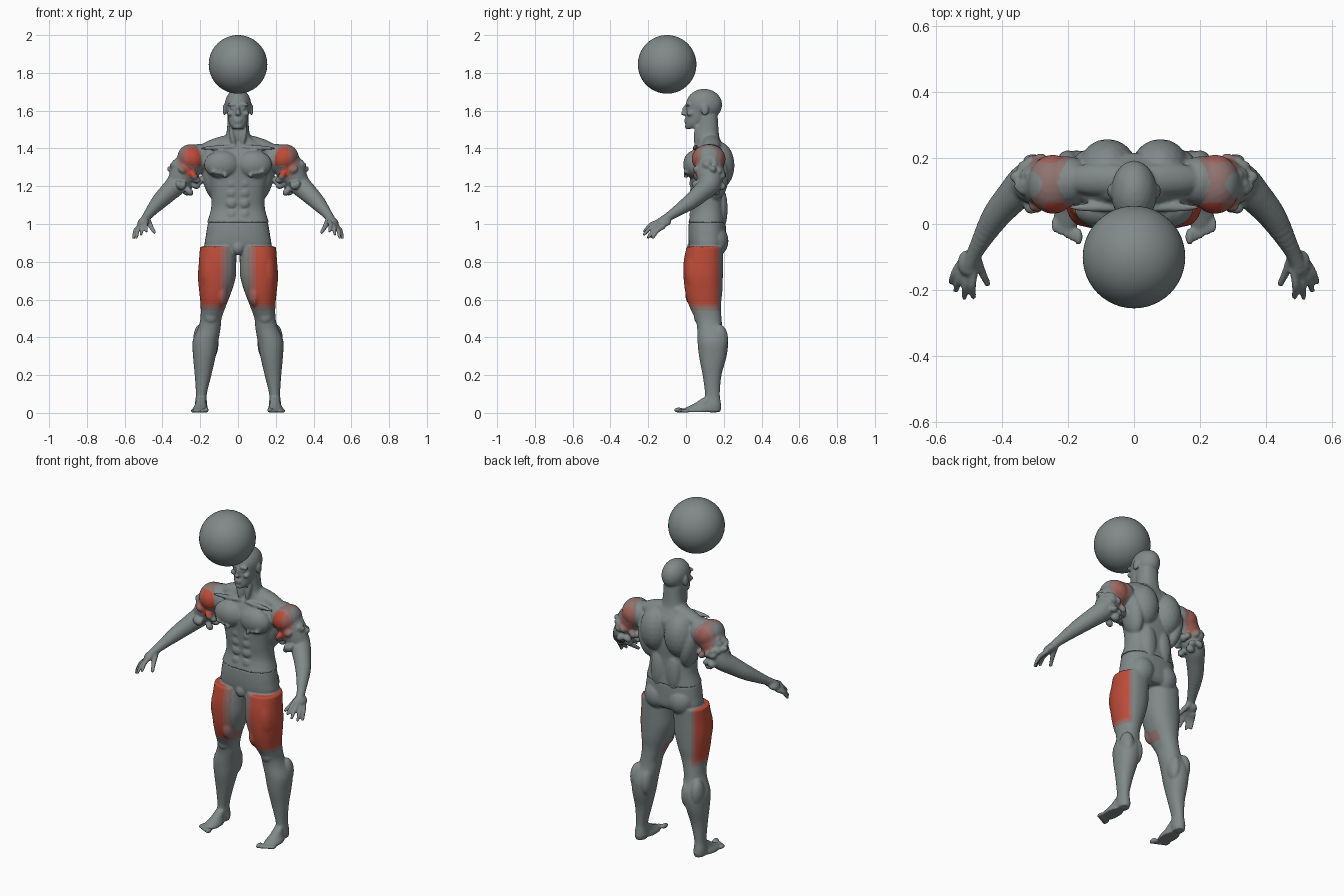
import bpy, bmesh, math, random
from mathutils import Vector, Matrix

random.seed(4)
default = bpy.data.objects.get("Cube")
if default:
    bpy.data.objects.remove(default, do_unlink=True)


def material(name, colour):
    mat = bpy.data.materials.new(name)
    mat.use_nodes = True
    mat.diffuse_color = (*colour, 1)
    mat.node_tree.nodes["Principled BSDF"].inputs["Base Color"].default_value = (*colour, 1)
    return mat


GREY, PALE, DULL, RED = range(4)
palette = [material("grey", (.22, .25, .25)), material("pale red", (.28, .17, .16)),
           material("dull red", (.36, .12, .1)), material("red", (.5, .07, .04))]


def spline(points, steps=6):
    """Smooth interpolation through tuples of any length."""
    pts = [Vector(p) for p in points]
    pts = [pts[0]] + pts + [pts[-1]]
    out = []
    for a, b, c, d in zip(pts, pts[1:], pts[2:], pts[3:]):
        for i in range(steps):
            t = i / steps
            out.append(b + (c - a) * (t / 2) + (a * 2 - b * 5 + c * 4 - d) * (t * t / 2)
                       + (b * 3 - a - c * 3 + d) * (t ** 3 / 2))
    return out + [pts[-1]]


def loft(bm, rings, side=1, power=1.0, sides=36):
    """Closed tube through rings of (x, y, z, half width, half depth)."""
    loops = []
    for x, y, z, rx, ry in spline(rings):
        loop = []
        for i in range(sides):
            a = math.tau * i / sides
            c, s = math.cos(a), math.sin(a)
            u, v = (math.copysign(abs(k) ** power, k) for k in (c, s))
            loop.append(bm.verts.new((side * (x + rx * u), y + ry * v, z)))
        loops.append(loop)
    for low, high in zip(loops, loops[1:]):
        for i in range(sides):
            j = (i + 1) % sides
            bm.faces.new((low[i], low[j], high[j], high[i]))
    bm.faces.new(loops[0])
    bm.faces.new(loops[-1])


def blob(bm, centre, radii, mirror=True, turn=0):
    """Ellipsoid, on both sides unless told otherwise; turn leans it about y."""
    for s in (1, -1) if mirror else (1,):
        place = (Matrix.Translation((s * centre[0], centre[1], centre[2]))
                 @ Matrix.Rotation(s * turn, 4, "Y") @ Matrix.Diagonal((*radii, 1)))
        bmesh.ops.create_icosphere(bm, subdivisions=3, radius=1, matrix=place)


def chain(bm, points, steps=6):
    """Limb of overlapping balls through (x, y, z, radius) on both sides."""
    for x, y, z, r in spline(points, steps):
        blob(bm, (x, y, z), (r, r, r))


def finish(bm, name, rule, voxel=.006):
    """Fuse the pieces into one skin, then colour its faces by the rule."""
    bmesh.ops.recalc_face_normals(bm, faces=bm.faces)
    rough = bpy.data.meshes.new(name)
    bm.to_mesh(rough)
    bm.free()
    obj = bpy.data.objects.new(name, rough)
    bpy.context.collection.objects.link(obj)
    fuse = obj.modifiers.new("fuse", "REMESH")
    fuse.mode, fuse.voxel_size = "VOXEL", voxel
    relax = obj.modifiers.new("relax", "SMOOTH")
    relax.factor, relax.iterations = .5, 4
    graph = bpy.context.evaluated_depsgraph_get()
    skin = bpy.data.meshes.new_from_object(obj.evaluated_get(graph))
    obj.modifiers.clear()
    obj.data = skin
    skin.materials.clear()
    for mat in palette:
        skin.materials.append(mat)
    for face in skin.polygons:
        face.use_smooth = True
        face.material_index = rule(face.center, face.normal)
    return obj


# Upper body: trunk and neck
upper = bmesh.new()
loft(upper, [(0, .112, 1.008, .164, .1), (0, .118, 1.08, .143, .088), (0, .115, 1.16, .143, .09),
             (0, .115, 1.24, .16, .095), (0, .11, 1.32, .185, .095), (0, .125, 1.38, .18, .09),
             (0, .125, 1.43, .12, .065), (0, .115, 1.47, .065, .06), (0, .11, 1.58, .055, .057)], power=.85)
blob(upper, (.085, .045, 1.315), (.095, .06, .075))          # chest
blob(upper, (.08, .165, 1.31), (.09, .092, .13))             # upper back
blob(upper, (.14, .15, 1.25), (.05, .075, .13), turn=.2)     # lats
blob(upper, (.05, .19, 1.08), (.045, .03, .11))              # lower back
blob(upper, (.1, .135, 1.42), (.13, .05, .04), turn=.3)      # shoulder slope
blob(upper, (.1, .05, 1.405), (.1, .014, .012), turn=.05)    # collarbone
blob(upper, (.03, .06, 1.46), (.014, .02, .07), turn=.2)     # neck cords
for z in (1.05, 1.11, 1.165, 1.215):                         # stomach muscles
    blob(upper, (.033, .04, z), (.031, .022, .03))
for i in range(12):                                          # crumpled chest patches
    blob(upper, (random.uniform(.05, .14), random.uniform(-.003, .01), random.uniform(1.24, 1.3)),
         (.013, .012, .008), turn=random.uniform(-1, 1))

# Head
blob(upper, (0, .096, 1.632), (.07, .096, .084), mirror=False)
loft(upper, [(0, .028, 1.505, .026, .03), (0, .045, 1.53, .045, .048), (0, .06, 1.57, .055, .061),
             (0, .075, 1.62, .062, .073), (0, .085, 1.66, .06, .07)])
blob(upper, (.028, .01, 1.632), (.03, .014, .01))            # brow
blob(upper, (.027, .012, 1.612), (.014, .012, .009))         # eyes
blob(upper, (.042, .022, 1.585), (.018, .02, .014))          # cheekbones
blob(upper, (0, -.006, 1.6), (.009, .014, .028), mirror=False)
blob(upper, (0, -.012, 1.585), (.014, .016, .011), mirror=False)
blob(upper, (0, .002, 1.552), (.024, .012, .007), mirror=False)
blob(upper, (0, .002, 1.54), (.02, .012, .007), mirror=False)
blob(upper, (0, .01, 1.515), (.022, .017, .014), mirror=False)
blob(upper, (.072, .1, 1.605), (.009, .02, .032))            # ears

# Arms
chain(upper, [(.2, .13, 1.35, .075), (.25, .125, 1.325, .078), (.29, .125, 1.26, .07),
              (.325, .125, 1.21, .058), (.365, .085, 1.17, .051), (.42, .02, 1.115, .042),
              (.475, -.075, 1.05, .026), (.495, -.12, 1.02, .023)])
blob(upper, (.245, .12, 1.345), (.075, .09, .08), turn=.7)   # deltoids
for i in range(26):                                          # crumpled upper arm
    a = random.uniform(0, math.tau)
    t = random.uniform(0, 1)
    blob(upper, (.25 + .07 * t + .06 * math.cos(a), .122 + .072 * math.sin(a),
                 1.29 - .08 * t + .05 * math.cos(a)), (.025, .02, .018), turn=random.uniform(-1, 1))

# Hands
blob(upper, (.503, -.118, 1.012), (.034, .04, .022), turn=.6)
tips = [(.485, -.22, .962), (.513, -.222, .945), (.538, -.2, .93), (.553, -.175, .928)]
for i, (x, y, z) in enumerate(tips):
    base = Vector((.484 + .014 * i, -.145 + .008 * i, 1.014 - .01 * i))
    mid = (base + Vector((x, y, z))) / 2 + Vector((.004, -.004, .008))
    chain(upper, [(*base, .013), (*mid, .012), (x, y, z, .009)], 7)
chain(upper, [(.478, -.1, 1.02, .016), (.46, -.145, .985, .013), (.443, -.18, .957, .01)], 7)


def arm_paint(p, n):
    x = abs(p.x)
    spot = math.hypot((x - .25) / .065, (p.z - 1.33) / .095)
    if x < .195 or spot > 1 or p.y > .21 or n.z < -.5:
        return GREY
    if p.y < .065 and spot < .85:
        return RED if x < .265 else DULL
    return DULL if spot < .7 else PALE


finish(upper, "upper_body", arm_paint)

# Lower body: hips and seat
lower = bmesh.new()
loft(lower, [(0, .12, .85, .1, .07), (0, .115, .88, .172, .095), (0, .112, .94, .17, .1),
             (0, .112, 1.0, .16, .098), (0, .112, 1.012, .157, .095)], power=.85)
blob(lower, (.078, .15, .91), (.078, .075, .085))
blob(lower, (0, .04, .875), (.035, .035, .04), mirror=False)

# Legs
for side in (1, -1):
    loft(lower, [(.104, .1, .88, .097, .097), (.108, .092, .8, .099, .104), (.112, .091, .72, .1, .104),
                 (.12, .094, .64, .085, .098), (.13, .1, .57, .068, .085), (.143, .118, .5, .056, .07),
                 (.152, .127, .45, .06, .068), (.172, .141, .38, .068, .08), (.178, .142, .3, .06, .073),
                 (.185, .138, .2, .044, .05), (.194, .14, .1, .029, .039),
                 (.196, .142, .04, .033, .044), (.196, .142, .006, .03, .04)], side, power=.92)
blob(lower, (.155, .065, .75), (.05, .072, .13), turn=-.05)  # outer thigh
blob(lower, (.09, .045, .63), (.035, .05, .07))              # inner knee muscle
blob(lower, (.145, .068, .51), (.035, .026, .04))            # kneecap
blob(lower, (.135, .175, .37), (.032, .045, .08))            # inner calf
blob(lower, (.2, .175, .39), (.037, .048, .08))              # outer calf

# Feet
blob(lower, (.195, .145, .03), (.034, .043, .03))
loft(lower, [(.2, .055, .004, .043, .08), (.2, .06, .02, .042, .078),
             (.197, .085, .045, .03, .05), (.195, .12, .08, .025, .03)], 1)
loft(lower, [(.2, .055, .004, .043, .08), (.2, .06, .02, .042, .078),
             (.197, .085, .045, .03, .05), (.195, .12, .08, .025, .03)], -1)
for i in range(5):
    size = .015 if i == 0 else .011
    blob(lower, (.168 + .018 * i, -.038 + .009 * i, size), (size * .85, .026, size))


def thigh_paint(p, n):
    inset = abs(p.x) - .095 - 2 * max(0, p.y - .125)
    edge = min(inset, (p.z - .575) * 1.5, (.883 - p.z) * 9)
    for level, shade in ((0, RED), (-.02, DULL), (-.045, PALE)):
        if edge > level and p.z < .883:
            return shade
    return GREY


finish(lower, "lower_body", thigh_paint)

# Ball
bpy.ops.mesh.primitive_uv_sphere_add(segments=48, ring_count=32, radius=.155, location=(0, -.1, 1.845))
ball = bpy.context.object
ball.name = "ball"
ball.data.materials.append(palette[GREY])
bpy.ops.object.shade_smooth()
